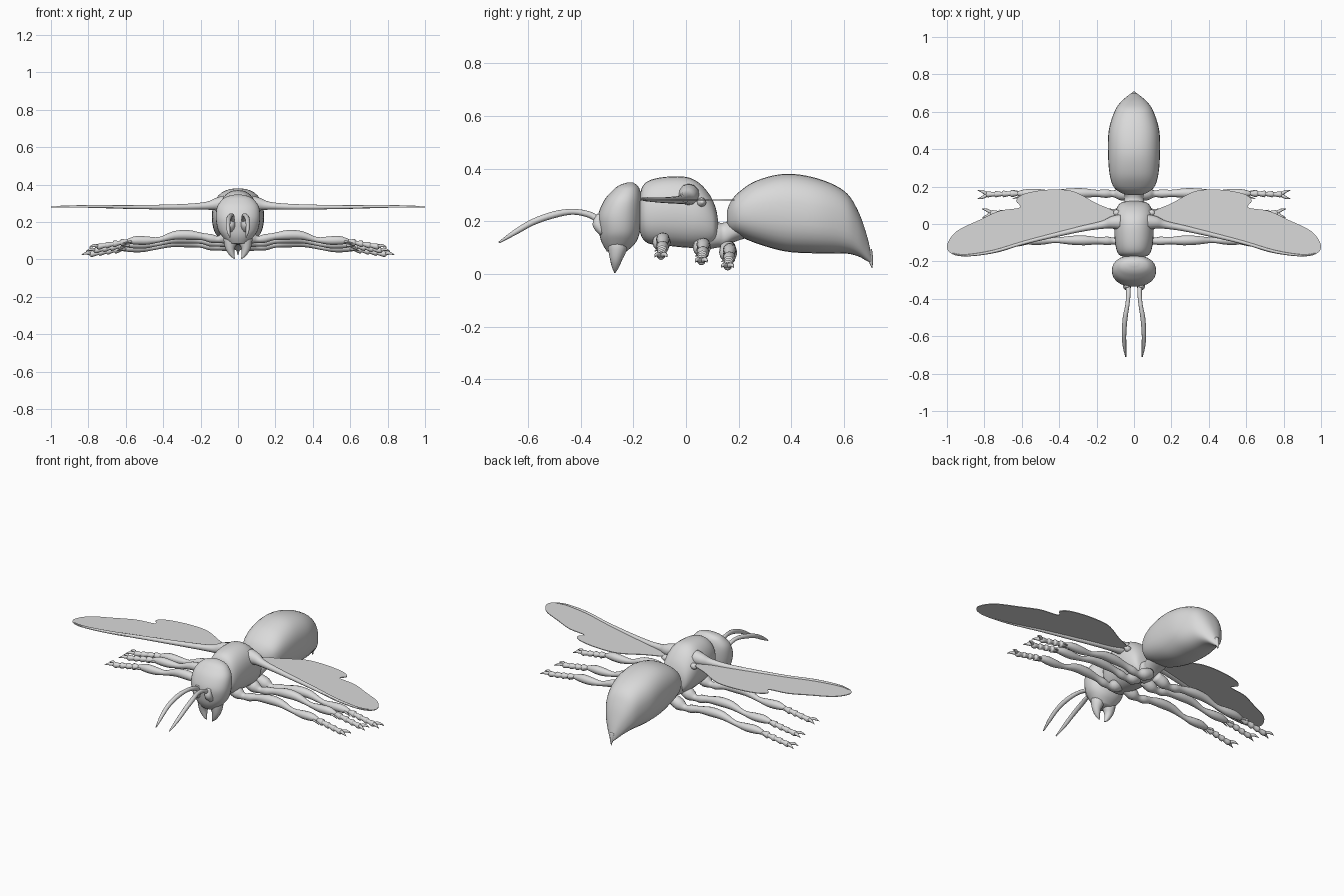
import bpy, bmesh, math
from mathutils import Vector

if "Cube" in bpy.data.objects:
    bpy.data.objects.remove(bpy.data.objects["Cube"])

grey = bpy.data.materials.new("plain grey")
grey.diffuse_color = (0.7, 0.7, 0.7, 1)
grey.use_nodes = True
grey.node_tree.nodes["Principled BSDF"].inputs["Base Color"].default_value = grey.diffuse_color


def spline(pts, n=4, closed=False):
    """Catmull-Rom interpolation of tuples of any length."""
    out, m = [], len(pts)
    for i in range(m if closed else m - 1):
        if closed:
            a, b, c, d = (pts[(i + k) % m] for k in (-1, 0, 1, 2))
        else:
            a, b, c, d = (pts[min(max(i + k, 0), m - 1)] for k in (-1, 0, 1, 2))
        for s in range(n):
            t = s / n
            out.append(tuple(
                0.5 * (2 * q + (r - p) * t + (2 * p - 5 * q + 4 * r - u) * t * t
                       + (3 * q - p - 3 * r + u) * t ** 3)
                for p, q, r, u in zip(a, b, c, d)))
    return out if closed else out + [tuple(pts[-1])]


def finish(name, bm, mirror=False, smooth=True):
    bmesh.ops.recalc_face_normals(bm, faces=bm.faces)
    me = bpy.data.meshes.new(name)
    bm.to_mesh(me)
    bm.free()
    for p in me.polygons:
        p.use_smooth = smooth
    me.materials.append(grey)
    ob = bpy.data.objects.new(name, me)
    bpy.context.collection.objects.link(ob)
    if mirror:
        mod = ob.modifiers.new("mirror", 'MIRROR')
        mod.use_mirror_merge = False
    return ob


def skin(bm, rings):
    """Bridge a list of point rings and cap both ends."""
    vs = [[bm.verts.new(p) for p in ring] for ring in rings]
    n = len(vs[0])
    for a, b in zip(vs, vs[1:]):
        for i in range(n):
            j = (i + 1) % n
            bm.faces.new((a[i], a[j], b[j], b[i]))
    bm.faces.new(vs[0])
    bm.faces.new(vs[-1])


def loft(name, stations, upright=False, power=2.2, n=32):
    """Body part from (position, high, low, half width) stations."""
    rings = []
    for pos, hi, lo, w in spline(stations, 5):
        ring = []
        for k in range(n):
            t = 2 * math.pi * k / n
            c, s = math.cos(t), math.sin(t)
            x = w * math.copysign(abs(c) ** (2 / power), c)
            h = (hi + lo) / 2 + (hi - lo) / 2 * math.copysign(abs(s) ** (2 / power), s)
            ring.append((x, h, pos) if upright else (x, pos, h))
        rings.append(ring)
    bm = bmesh.new()
    skin(bm, rings)
    return finish(name, bm)


def tube(bm, pts, n=12, sub=4):
    """Tapered tube through (x, y, z, radius) points."""
    pts = spline(pts, sub)
    cs = [Vector(p[:3]) for p in pts]
    whole = cs[-1] - cs[0]
    ref = Vector((0, 1, 0)) if abs(whole.z) > 0.7 * whole.length else Vector((0, 0, 1))
    rings = []
    for i, c in enumerate(cs):
        d = (cs[min(i + 1, len(cs) - 1)] - cs[max(i - 1, 0)]).normalized()
        a = d.cross(ref).normalized()
        b = a.cross(d)
        r = max(pts[i][3], 0.001)
        rings.append([c + r * (math.cos(2 * math.pi * k / n) * a
                               + math.sin(2 * math.pi * k / n) * b) for k in range(n)])
    skin(bm, rings)


def tube_part(name, pts):
    bm = bmesh.new()
    tube(bm, pts)
    return finish(name, bm, mirror=True)


# Body: abdomen, waist, thorax, neck
loft("abdomen", [(.155, .235, .19, .03), (.167, .27, .165, .07), (.2, .31, .145, .11),
                 (.27, .355, .115, .131), (.38, .38, .085, .139), (.5, .362, .078, .135),
                 (.6, .315, .078, .105), (.65, .245, .068, .073), (.685, .15, .05, .034),
                 (.706, .06, .04, .005)], power=2.4)
loft("waist", [(.07, .22, .09, .06), (.12, .197, .1, .055), (.145, .195, .1, .05),
               (.18, .21, .12, .06), (.24, .24, .14, .07)])
loft("thorax", [(-.178, .27, .18, .04), (-.168, .325, .14, .075), (-.14, .354, .115, .093),
                (-.08, .368, .108, .103), (0, .368, .1, .106), (.05, .345, .1, .103),
                (.09, .3, .105, .09), (.113, .25, .12, .07), (.122, .2, .145, .03)])
loft("neck", [(-.22, .28, .16, .05), (-.12, .28, .16, .05)])

# Head, stacked upward as (z, back, front, half width)
loft("head", [(.085, -.225, -.3, .05), (.12, -.19, -.32, .082), (.16, -.175, -.33, .107),
              (.22, -.168, -.334, .118), (.28, -.168, -.31, .112), (.32, -.175, -.275, .085),
              (.338, -.188, -.25, .055), (.346, -.2, -.225, .02)], upright=True)

# Jaws and antennae
tube_part("jaw", [(.035, -.26, .14, .036), (.04, -.26, .1, .037), (.042, -.265, .06, .025),
                  (.031, -.268, .025, .013), (.018, -.27, .004, .002)])
tube_part("antenna", [(.035, -.31, .19, .02), (.032, -.335, .207, .013), (.03, -.37, .226, .012),
                      (.035, -.43, .236, .011), (.047, -.5, .225, .013), (.053, -.58, .197, .012),
                      (.051, -.65, .157, .01), (.044, -.71, .119, .003)])
tube_part("antenna_socket", [(.04, -.31, .16, .02), (.037, -.333, .19, .022),
                             (.037, -.325, .225, .012)])

# Stinger
bm = bmesh.new()
tube(bm, [(0, .69, .09, .016), (0, .7, .055, .01), (0, .706, .022, .001)])
finish("stinger", bm)

# Wings: flat membrane, thick leading vein, shoulder knob
outline = [(.1, .03), (.19, -.015), (.41, -.055), (.57, -.1), (.72, -.15), (.88, -.173),
           (.97, -.162), (1.0, -.115), (.95, -.04), (.83, .02), (.72, .07), (.61, .088),
           (.63, .125), (.59, .16), (.48, .182), (.36, .182), (.29, .16), (.2, .11), (.11, .07)]
bm = bmesh.new()
bm.faces.new([bm.verts.new((min(x, 1), y, .281)) for x, y in spline(outline, 4, True)])
wing = finish("wing_membrane", bm, mirror=True, smooth=False)
thick = wing.modifiers.new("thickness", 'SOLIDIFY')
thick.thickness = .004
thick.offset = 0
tube_part("wing_vein", [(.07, .01, .3, .042), (.115, .008, .295, .034), (.17, -.005, .287, .021),
                        (.3, -.03, .281, .015), (.57, -.095, .28, .01), (.75, -.147, .283, .008),
                        (.9, -.168, .284, .005), (.97, -.156, .284, .002)])
tube_part("shoulder_knob", [(.07, .055, .272, .015), (.1, .06, .272, .017), (.118, .062, .272, .004)])

# Legs: one path of (x, z, radius), reused for three pairs
shape = [(.02, .1, .03), (.07, .078, .034), (.11, .067, .018), (.15, .072, .023), (.2, .082, .019),
         (.28, .091, .026), (.36, .088, .023), (.44, .066, .014), (.51, .061, .022),
         (.57, .062, .023), (.615, .058, .014)]
# Foot segments flare toward their outer ends
for k in range(4):
    x, z = .622 + k * .042, .056 - k * .007
    shape += [(x, z, .011), (x + .033, z - .006, .019 - k * .001)]
shape.append((.795, .027, .009))
for name, y, lift, reach in (("front_leg", -.095, .04, .95), ("middle_leg", .058, .02, .97),
                             ("rear_leg", .158, 0, 1)):
    bm = bmesh.new()
    tube(bm, [(x * reach, y + .008 * math.sin(x * 4), z + lift, r) for x, z, r in shape], sub=3)
    # Claws and shin spurs
    for s in (-1, 1):
        e = .785 * reach
        tube(bm, [(e, y, .03 + lift, .01), (e + .025, y + s * .016, .034 + lift, .008),
                  (e + .052, y + s * .023, .024 + lift, .001)], n=8)
        tube(bm, [(.6 * reach, y + s * .008, .056 + lift, .007),
                  (.65 * reach, y + s * .024, .046 + lift, .001)], n=8)
    finish(name, bm, mirror=True)
